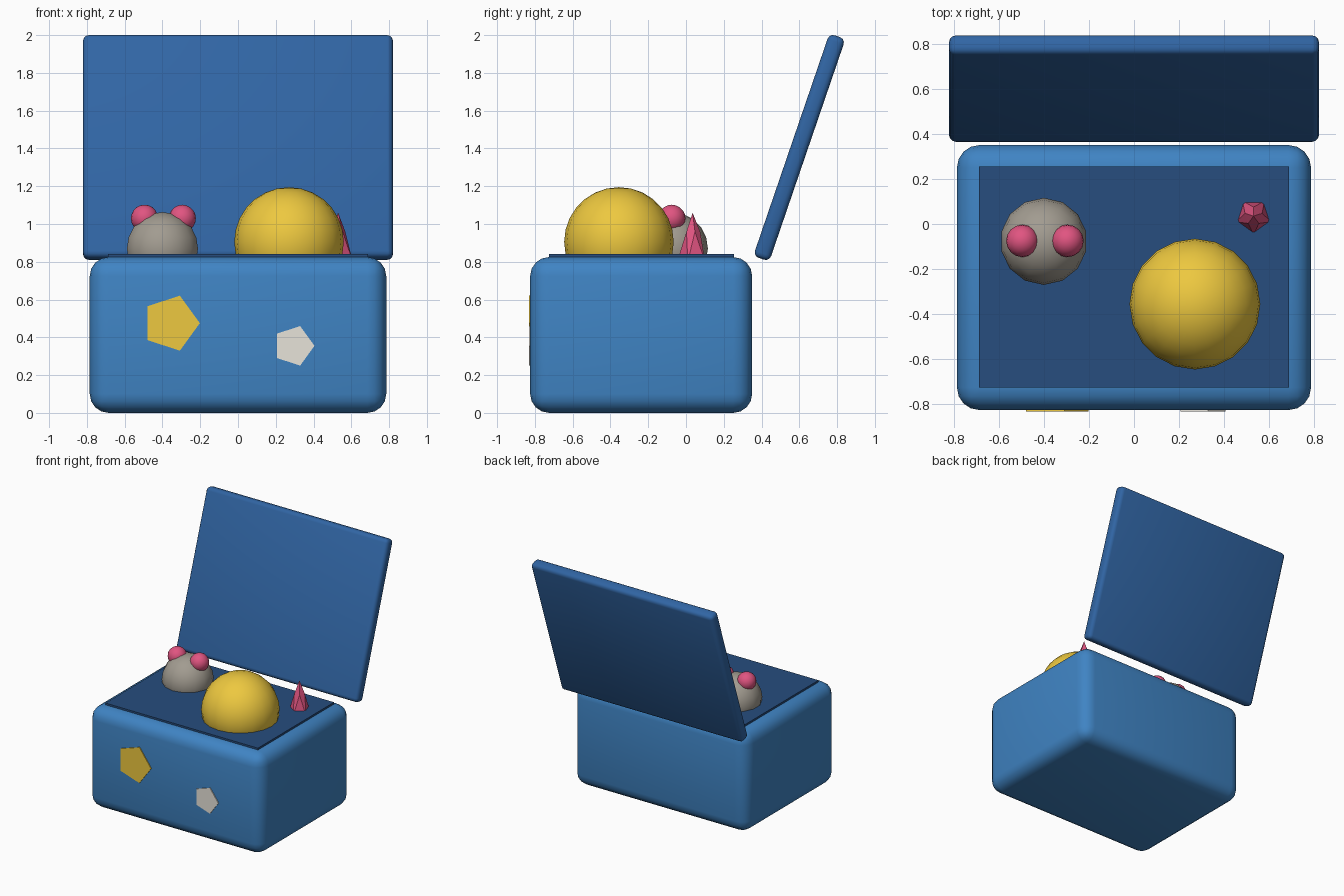
import bpy, bmesh, math
from math import radians, cos, sin, pi

if "Cube" in bpy.data.objects:
    bpy.data.objects.remove(bpy.data.objects["Cube"])


def mat(name, r, g, b):
    m = bpy.data.materials.new(name)
    m.diffuse_color = (r, g, b, 1)
    m.use_nodes = True
    m.node_tree.nodes["Principled BSDF"].inputs["Base Color"].default_value = m.diffuse_color
    return m


BLUE = mat("blue", 0.05, 0.23, 0.55)
LID = mat("lid_blue", 0.03, 0.13, 0.37)
NAVY = mat("navy", 0.02, 0.075, 0.21)
YELLOW = mat("yellow", 0.85, 0.58, 0.05)
GREY = mat("warm_grey", 0.36, 0.33, 0.28)
PINK = mat("pink", 0.75, 0.09, 0.22)
WHITE = mat("off_white", 0.80, 0.77, 0.70)


def finish(name, m, smooth=None):
    ob = bpy.context.object
    ob.name = name
    ob.data.materials.append(m)
    if smooth:
        bpy.ops.object.shade_smooth_by_angle(angle=radians(smooth))
    return ob


def box(name, loc, size, m, bevel=0, segments=4):
    bpy.ops.mesh.primitive_cube_add(size=1, location=loc)
    ob = bpy.context.object
    ob.scale = size
    bpy.ops.object.transform_apply(location=False, rotation=False, scale=True)
    if bevel:
        mod = ob.modifiers.new("bevel", 'BEVEL')
        mod.width = bevel
        mod.segments = segments
        bpy.ops.object.modifier_apply(modifier="bevel")
    return finish(name, m, 40 if bevel else None)


def ball(name, loc, r, m, seg, rings):
    bpy.ops.mesh.primitive_uv_sphere_add(segments=seg, ring_count=rings, radius=r, location=loc)
    return finish(name, m, 40)


def sticker(name, x, z, r, m):
    bpy.ops.mesh.primitive_cylinder_add(vertices=5, radius=r, depth=0.02)
    ob = finish(name, m)
    # lay flat on the front with one corner pointing to +x
    ob.rotation_euler = (radians(90), 0, 0)
    bpy.ops.object.transform_apply(location=False, rotation=True, scale=False)
    ob.rotation_euler = (0, radians(90), 0)
    ob.location = (x, -0.822, z)


# Chest and the dark filling on top
box("chest_body", (0, -0.2375, 0.4125), (1.57, 1.175, 0.825), BLUE, 0.1)
box("chest_filling", (0, -0.235, 0.82), (1.375, 0.98, 0.04), NAVY)

# Open lid leaning back
lid = box("lid", (0, 0.60, 1.405), (1.64, 0.09, 1.245), LID, 0.03, 3)
lid.rotation_euler = (radians(-18.9), 0, 0)

# Toys poking out
ball("toy_ball", (0.27, -0.355, 0.905), 0.29, YELLOW, 20, 14)
ball("toy_head", (-0.40, -0.077, 0.87), 0.193, GREY, 14, 10)
for side, name in ((-1, "ear_left"), (1, "ear_right")):
    ball(name, (-0.395 + side * 0.1, -0.075, 1.03), 0.072, PINK, 16, 10)

# Pointed five-sided spike with a twisted shoulder ring
bm = bmesh.new()
bm.verts.new((0, 0, 1.06))
for r, z, turn in ((0.04, 0.96, 90), (0.082, 0.80, -90)):
    for i in range(5):
        a = radians(turn) + i * 2 * pi / 5
        bm.verts.new((r * cos(a), r * sin(a), z))
bmesh.ops.convex_hull(bm, input=bm.verts)
me = bpy.data.meshes.new("toy_spike")
bm.to_mesh(me)
bm.free()
me.materials.append(PINK)
spike = bpy.data.objects.new("toy_spike", me)
spike.location = (0.53, 0.035, 0)
bpy.context.collection.objects.link(spike)

# Five-sided stickers on the front
sticker("sticker_yellow", -0.355, 0.475, 0.153, YELLOW)
sticker("sticker_white", 0.295, 0.355, 0.11, WHITE)
